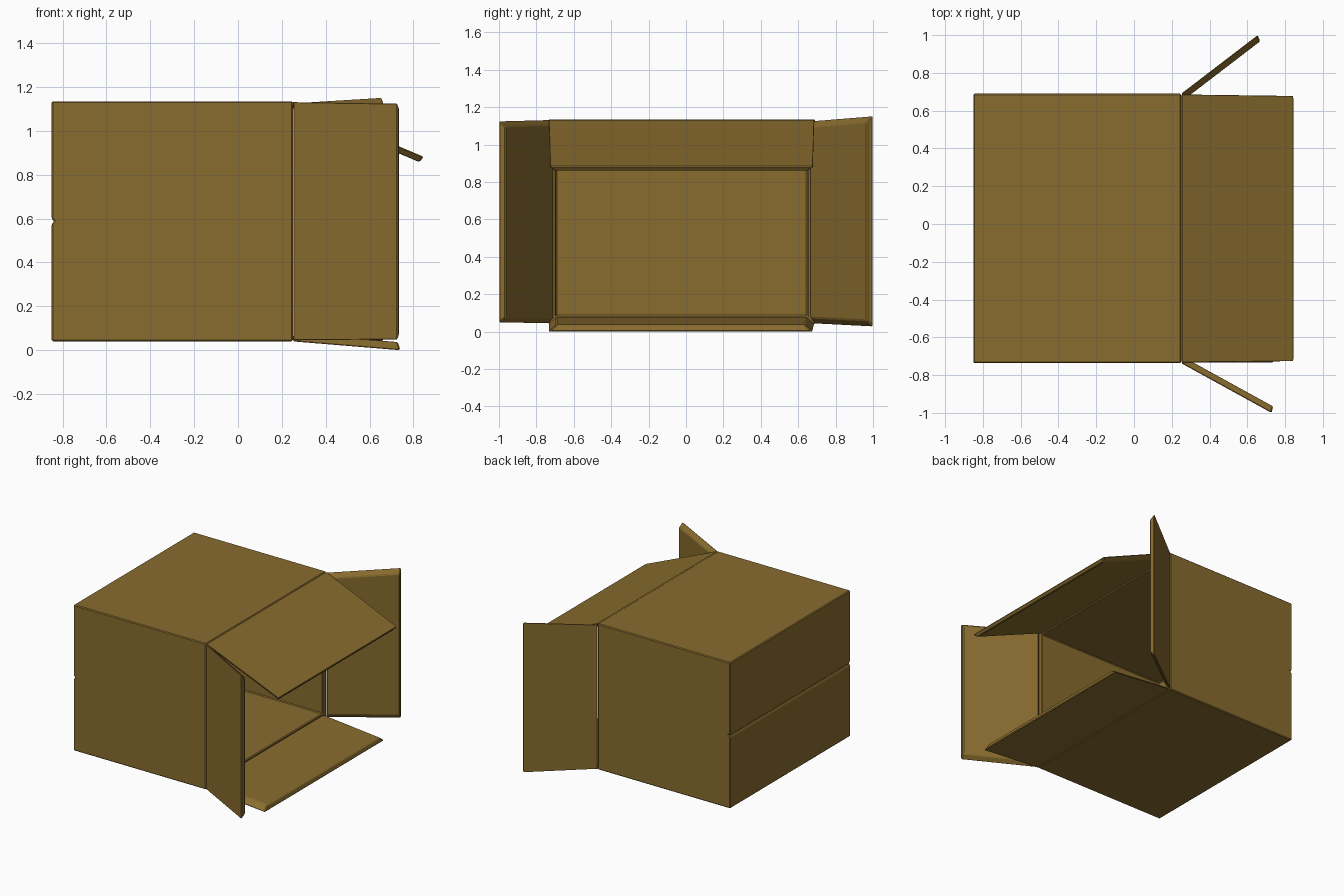
import bpy, bmesh
from mathutils import Vector

if "Cube" in bpy.data.objects:
    bpy.data.objects.remove(bpy.data.objects["Cube"])

card = bpy.data.materials.new("cardboard")
card.diffuse_color = (0.25, 0.15, 0.028, 1)
card.use_nodes = True
card.node_tree.nodes["Principled BSDF"].inputs["Base Color"].default_value = card.diffuse_color

X0, XH = -0.85, 0.25        # back and hinge line
Y0, Y1 = -0.737, 0.69       # side walls
Z0, Z1 = 0.04, 1.135        # lying bottom and top walls
T = 0.042                   # cardboard thickness


def finish(name, bm, bevel):
    bmesh.ops.recalc_face_normals(bm, faces=bm.faces)
    me = bpy.data.meshes.new(name)
    bm.to_mesh(me)
    bm.free()
    ob = bpy.data.objects.new(name, me)
    bpy.context.collection.objects.link(ob)
    me.materials.append(card)
    b = ob.modifiers.new("soft_edge", 'BEVEL')
    b.width, b.segments, b.limit_method = bevel, 1, 'ANGLE'
    return ob


# Carton body: side profile with a seam groove in the back, swept across y, hollow to +x
zs = 0.588
outer = [(XH, Z0), (X0, Z0), (X0, zs - 0.012), (X0 + 0.012, zs),
         (X0, zs + 0.012), (X0, Z1), (XH, Z1)]
inner = [(XH, Z0 + T), (X0 + T, Z0 + T), (X0 + T, Z1 - T), (XH, Z1 - T)]
bm = bmesh.new()


def shell(profile, ya, yb):
    a = [bm.verts.new((x, ya, z)) for x, z in profile]
    b = [bm.verts.new((x, yb, z)) for x, z in profile]
    for i in range(len(a) - 1):
        bm.faces.new((a[i], a[i + 1], b[i + 1], b[i]))
    bm.faces.new(a)
    bm.faces.new(b)
    return [a[0], b[0], b[-1], a[-1]]


ro = shell(outer, Y0, Y1)
ri = shell(inner, Y0 + T, Y1 - T)
for i in range(4):          # rim of the opening
    j = (i + 1) % 4
    bm.faces.new((ro[i], ro[j], ri[j], ri[i]))
finish("carton_body", bm, 0.006)


# Flap: outer quad (hinge a, hinge b, tip b, tip a) with a chamfered inner face
def flap(name, quad, toward, thick, inset):
    q = [Vector(p) for p in quad]
    n = (q[1] - q[0]).cross(q[3] - q[0]).normalized()
    if n.dot(Vector(toward)) < 0:
        n = -n
    along = (q[1] - q[0]).normalized() * inset
    out = ((q[3] - q[0]).normalized()) * inset * 0.3
    shift = [along, -along, -along - out, along - out]
    bm = bmesh.new()
    lo = [bm.verts.new(p) for p in q]
    hi = [bm.verts.new(p + n * thick + s) for p, s in zip(q, shift)]
    bm.faces.new(lo)
    bm.faces.new(hi)
    for i in range(4):
        j = (i + 1) % 4
        bm.faces.new((lo[i], lo[j], hi[j], hi[i]))
    finish(name, bm, 0.006)


flap("top_flap", [(XH, Y0, Z1), (XH, Y1, Z1), (0.847, 0.682, 0.882), (0.847, -0.73, 0.882)],
     (0, 0, -1), 0.03, 0.03)
flap("bottom_flap", [(XH, Y0, Z0), (XH, Y1, Z0), (0.74, 0.68, 0), (0.74, -0.737, 0)],
     (0, 0, 1), 0.036, 0.045)
flap("back_flap", [(XH, Y1, Z0), (XH, Y1, Z1 - 0.005), (0.655, 1.0, 1.155), (0.655, 1.0, 0.024)],
     (0, -1, 0), 0.034, 0.035)
flap("front_flap", [(XH, Y0, Z0 + 0.002), (XH, Y0, Z1), (0.728, -1.0, 1.128), (0.728, -1.0, 0.045)],
     (0, 1, 0), 0.034, 0.03)
